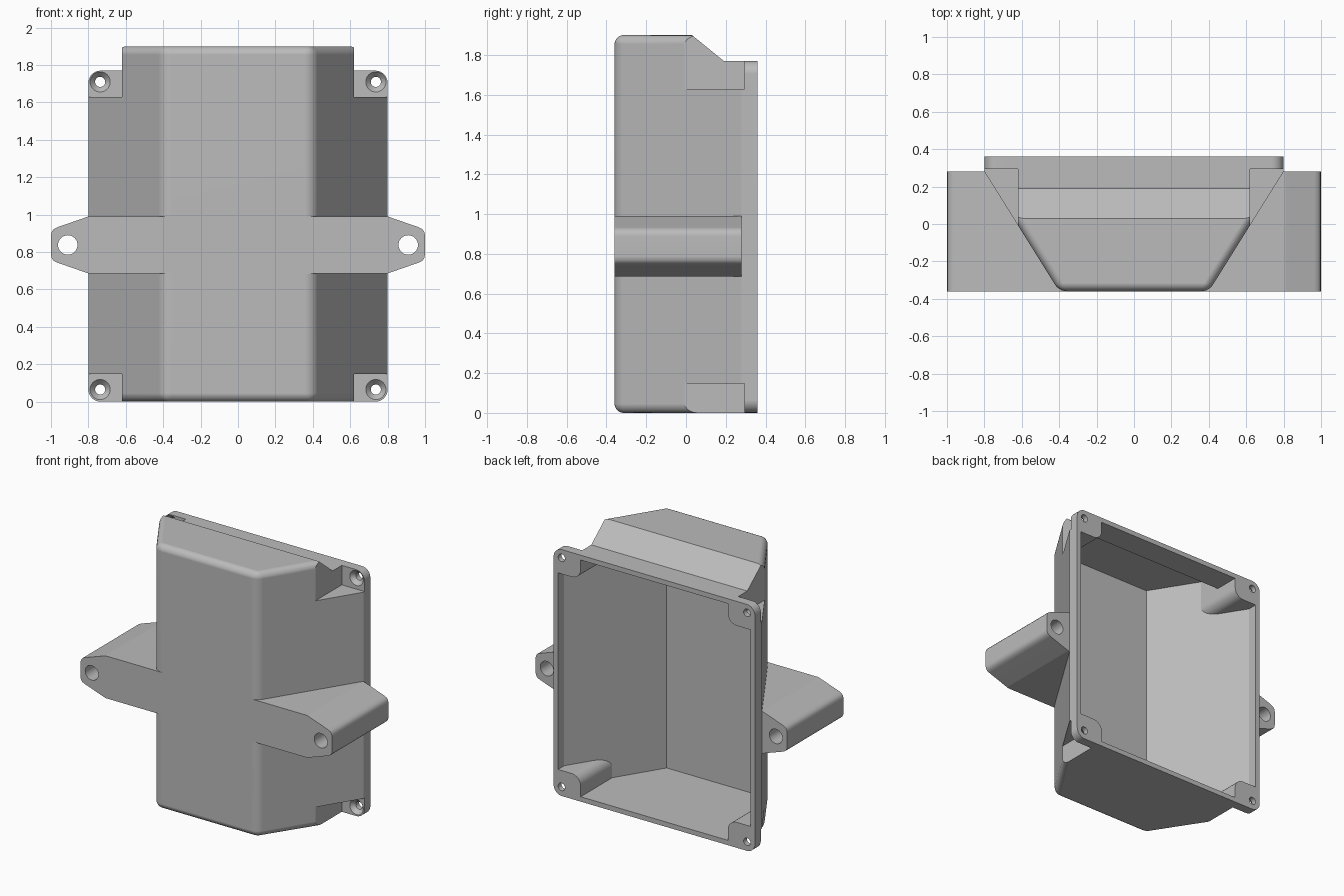
import bpy, bmesh, math
from mathutils import Vector

if "Cube" in bpy.data.objects:
    bpy.data.objects.remove(bpy.data.objects["Cube"])

grey = bpy.data.materials.new("light grey")
grey.diffuse_color = (0.5, 0.5, 0.5, 1)
grey.use_nodes = True
grey.node_tree.nodes["Principled BSDF"].inputs["Base Color"].default_value = grey.diffuse_color

FRONT, BACK, WALL = -0.36, 0.36, 0.035


def prism(name, pts, axis, lo, hi):
    """Extrude a 2D outline along an axis (the outline uses the other two axes in order)."""
    def place(p, d):
        v = list(p)
        v.insert(axis, d)
        return Vector(v)
    bm = bmesh.new()
    a = [bm.verts.new(place(p, lo)) for p in pts]
    b = [bm.verts.new(place(p, hi)) for p in pts]
    bm.faces.new(a)
    bm.faces.new(b)
    for i in range(len(pts)):
        j = (i + 1) % len(pts)
        bm.faces.new((a[i], a[j], b[j], b[i]))
    bmesh.ops.recalc_face_normals(bm, faces=bm.faces)
    me = bpy.data.meshes.new(name)
    bm.to_mesh(me)
    bm.free()
    ob = bpy.data.objects.new(name, me)
    bpy.context.collection.objects.link(ob)
    return ob


def rounded(x0, x1, z0, z1, r, n=6):
    """Outline of a rectangle with rounded corners."""
    pts = []
    for k, (cx, cz) in enumerate([(x1 - r, z1 - r), (x0 + r, z1 - r), (x0 + r, z0 + r), (x1 - r, z0 + r)]):
        for i in range(n + 1):
            t = math.pi / 2 * (k + i / n)
            pts.append((cx + r * math.cos(t), cz + r * math.sin(t)))
    return pts


def combine(target, tool, op):
    """Apply a boolean and discard the tool."""
    m = target.modifiers.new("combine", 'BOOLEAN')
    m.object, m.operation, m.solver = tool, op, 'EXACT'
    bpy.ops.object.select_all(action='DESELECT')
    bpy.context.view_layer.objects.active = target
    target.select_set(True)
    bpy.ops.object.modifier_apply(modifier=m.name)
    bpy.data.objects.remove(tool)


def shell(name, d, back):
    """Trapezoid tub with a sloped shoulder, inset by d."""
    s = 1.18 * d
    f, wide = FRONT + d, 0.8 - d
    near = 0.4 + 0.625 * d - s
    kink = f + (wide - near) / 0.625
    plan = [(near, f), (wide, kink), (wide, back)]
    plan += [(-x, y) for x, y in reversed(plan)]
    ob = prism(name, plan, 2, -0.1, 2.0)
    k = d * 0.36
    side = [(FRONT - 0.1, d), (back + 0.1, d), (back + 0.1, 1.77 - d), (0.19 - k, 1.77 - d),
            (0.03 - k, 1.9 - d), (FRONT - 0.1, 1.9 - d)]
    combine(ob, prism("side_profile", side, 0, -1.2, 1.2), 'INTERSECT')
    return ob


def cylinder(name, x, z, y0, y1, r0, r1, n=32):
    """Round cutter along y, optionally tapered."""
    bm = bmesh.new()
    bmesh.ops.create_cone(bm, cap_ends=True, segments=n, radius1=r0, radius2=r1, depth=y1 - y0)
    for v in bm.verts:
        a, b, c = v.co
        v.co = (x + a, (y0 + y1) / 2 + c, z - b)
    me = bpy.data.meshes.new(name)
    bm.to_mesh(me)
    bm.free()
    ob = bpy.data.objects.new(name, me)
    bpy.context.collection.objects.link(ob)
    return ob


# Outer body with rounded front edges
body = shell("enclosure", 0, 0.33)
bm = bmesh.new()
bm.from_mesh(body.data)
bmesh.ops.dissolve_limit(bm, angle_limit=0.01, verts=bm.verts, edges=bm.edges)
front_edges = [e for e in bm.edges if min(v.co.y for v in e.verts) < FRONT + 0.01]
bmesh.ops.bevel(bm, geom=front_edges, offset=0.045, segments=5, profile=0.5, affect='EDGES')
bm.to_mesh(body.data)
bm.free()

# Corner screw notches
for s in (-1, 1):
    x0, x1 = sorted((s * 0.62, s * 1.1))
    for z0, z1 in ((-0.1, 0.148), (1.63, 2.0)):
        box = [(x0, z0), (x1, z0), (x1, z1), (x0, z1)]
        combine(body, prism("notch", box, 1, -0.3, 0.4), 'DIFFERENCE')

# Rear flange
combine(body, prism("flange", rounded(-0.8, 0.8, 0, 1.77, 0.065), 1, 0.293, BACK), 'UNION')

# Tapered side mounting arms, one bar across the body
half = [(0.8, 0.152), (0.815, 0.147), (0.965, 0.095), (0.985, 0.085), (0.996, 0.07), (1.0, 0.05)]
right = half + [(x, -h) for x, h in reversed(half)]
arm = right + [(-x, -h) for x, h in right]
# continue the outline around the left side, in the same turning direction
combine(body, prism("mounting_arms", [(x, 0.838 + h) for x, h in arm], 1, FRONT, 0.28), 'UNION')

# Open cavity that leaves a boss around each screw notch
cavity = shell("cavity", WALL, 0.5)
for s in (-1, 1):
    x0, x1 = sorted((s * 0.585, s * 1.1))
    for z0, z1 in ((-0.3, 0.183), (1.595, 2.1)):
        combine(cavity, prism("boss", rounded(x0, x1, z0, z1, 0.07), 1, -0.3, 0.6), 'DIFFERENCE')
combine(body, cavity, 'DIFFERENCE')

# Countersunk screw holes and arm holes
for s in (-1, 1):
    for z in (0.065, 1.71):
        combine(body, cylinder("screw_hole", s * 0.737, z, 0.2, 0.5, 0.027, 0.027), 'DIFFERENCE')
        combine(body, cylinder("countersink", s * 0.737, z, 0.283, 0.325, 0.063, 0.025), 'DIFFERENCE')
    combine(body, cylinder("arm_hole", s * 0.91, 0.838, -0.5, 0.5, 0.052, 0.052), 'DIFFERENCE')

# Finish
body.data.materials.clear()
body.data.materials.append(grey)
for p in body.data.polygons:
    p.material_index = 0
bpy.ops.object.select_all(action='DESELECT')
bpy.context.view_layer.objects.active = body
body.select_set(True)
bpy.ops.object.shade_smooth_by_angle(angle=math.radians(30))
w = body.modifiers.new("even_shading", 'WEIGHTED_NORMAL')
w.keep_sharp = True
